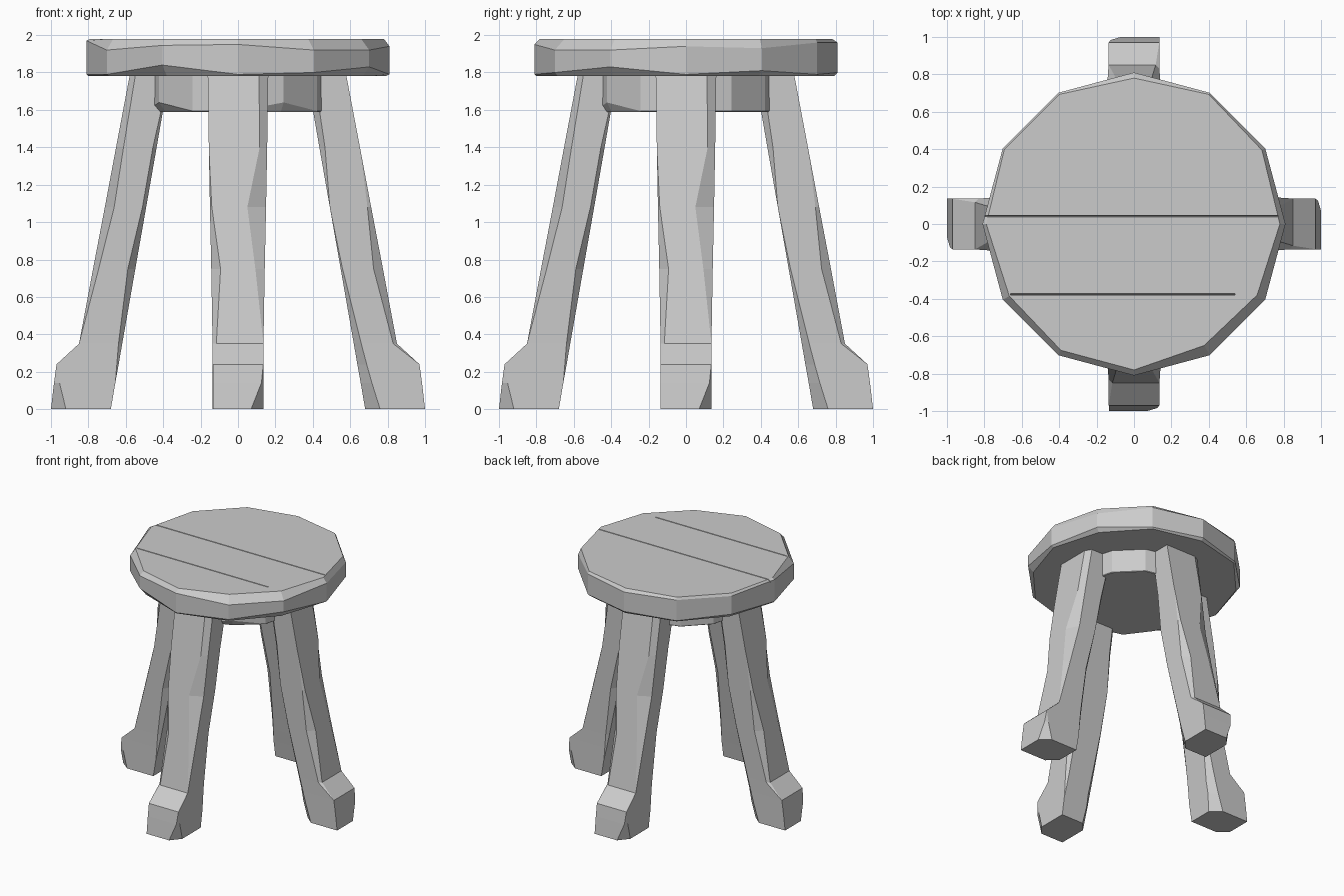
import bpy, bmesh, math
from mathutils import Matrix

if "Cube" in bpy.data.objects:
    bpy.data.objects.remove(bpy.data.objects["Cube"])


def make_object(name, rings, angle=0.0):
    """Skin a stack of equal-length point rings, cap both ends, rotate about z."""
    bm = bmesh.new()
    loops = [[bm.verts.new(p) for p in ring] for ring in rings]
    n = len(loops[0])
    for a, b in zip(loops, loops[1:]):
        for i in range(n):
            j = (i + 1) % n
            bm.faces.new((a[i], a[j], b[j], b[i]))
    bm.faces.new(loops[0][::-1])
    bm.faces.new(loops[-1])
    bmesh.ops.remove_doubles(bm, verts=bm.verts, dist=0.0005)
    bmesh.ops.recalc_face_normals(bm, faces=bm.faces)
    bm.transform(Matrix.Rotation(angle, 4, 'Z'))
    mesh = bpy.data.meshes.new(name)
    bm.to_mesh(mesh)
    bm.free()
    ob = bpy.data.objects.new(name, mesh)
    bpy.context.collection.objects.link(ob)
    return ob


def chipped_disc(name, radius, z0, z1, top, bottom):
    """12-sided disc; top/bottom give (inset, height) of the chip at each corner."""
    def ring(chips, z, sign, inner):
        pts = []
        for k, (inset, height) in enumerate(chips):
            r = radius - (inset if inner else 0)
            a = k * math.pi / 6
            pts.append((r * math.cos(a), r * math.sin(a), z + (0 if inner else sign * height)))
        return pts
    return make_object(name, [ring(bottom, z0, 1, True), ring(bottom, z0, 1, False),
                              ring(top, z1, -1, False), ring(top, z1, -1, True)])


# Seat: corners run anticlockwise from +x
seat = chipped_disc(
    "seat", 0.81, 1.78, 1.98,
    top=[(.03, .04), (.02, .05), (.01, .02), (.03, .02), (.01, .02), (.01, .02),
         (.02, .01), (.04, .06), (.03, .035), (.03, .03), (.06, .06), (.05, .06)],
    bottom=[(.02, .01), (.03, .03), (.01, .01), (.02, .02), (.01, .01), (.03, .03),
            (.01, .01), (.02, .01), (.05, .06), (.01, .01), (.02, .02), (.04, .05)])

# Plank grooves cut into the seat top
for y, x0, x1 in ((0.042, -0.85, 0.77), (-0.376, -0.66, 0.54)):
    def wedge(x):
        return [(x, y - .007, 2.0), (x, y + .007, 2.0), (x, y, 1.955)]
    cutter = make_object("groove_cutter", [wedge(x0), wedge(x1)])
    cutter.hide_render = True
    mod = seat.modifiers.new("groove", 'BOOLEAN')
    mod.operation = 'DIFFERENCE'
    mod.solver = 'EXACT'
    mod.object = cutter
    bpy.context.view_layer.objects.active = seat
    bpy.ops.object.modifier_apply(modifier=mod.name)
    bpy.data.objects.remove(cutter)

# Support block below the seat
plain = [(.004, .004)] * 12
worn = list(plain)
worn[10] = (.03, .05)
worn[7] = (.04, .05)
chipped_disc("seat_support", 0.488, 1.59, 1.785, plain, worn)

# Leg sections: z, inner radius, outer radius, half width, then the (radial, sideways)
# chips: outer clockwise, outer anticlockwise, inner anticlockwise, inner clockwise
N = (0, 0)
SECTIONS = [
    (0.00, .680, 1.00, .135, N, (.08, .065), N, (.08, .07)),
    (0.14, .656, .984, .135, N, (.03, .01), N, (.06, .05)),
    (0.24, .638, .970, .135, N, N, (.01, .01), (.05, .05)),
    (0.35, .619, .850, .136, (.02, .02), N, (.02, .02), (.04, .04)),
    (0.75, .549, .775, .143, (.05, .05), (.03, .05), (.04, .05), (.01, .01)),
    (1.08, .491, .712, .150, (.02, .01), (.05, .10), (.02, .03), N),
    (1.40, .435, .652, .156, N, (.04, .04), (.02, .02), (.03, .03)),
    (1.79, .367, .578, .162, N, (.03, .05), N, (.04, .04)),
]


def leg_ring(z, ri, ro, w, oc, oa, ia, ic):
    return [(ro - oc[0], -w, z), (ro, -w + oc[1], z), (ro, w - oa[1], z), (ro - oa[0], w, z),
            (ri + ia[0], w, z), (ri, w - ia[1], z), (ri, -w + ic[1], z), (ri + ic[0], -w, z)]


# Four splayed legs
for i, name in enumerate(("right_leg", "back_leg", "left_leg", "front_leg")):
    make_object(name, [leg_ring(*s) for s in SECTIONS], i * math.pi / 2)
